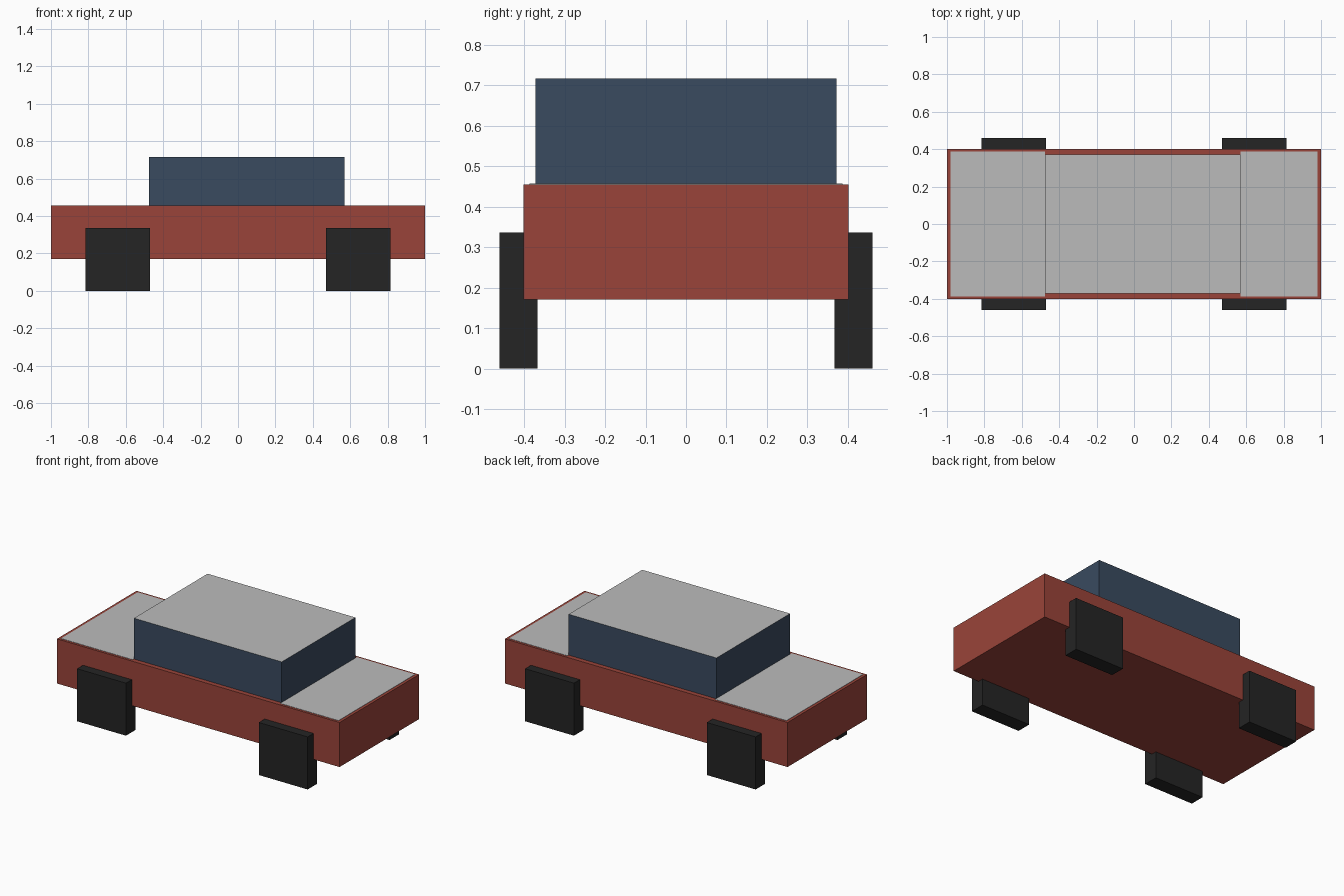
import bpy, bmesh

if "Cube" in bpy.data.objects:
    bpy.data.objects.remove(bpy.data.objects["Cube"])


def material(name, rgb):
    m = bpy.data.materials.new(name)
    m.diffuse_color = (*rgb, 1.0)
    m.use_nodes = True
    m.node_tree.nodes["Principled BSDF"].inputs["Base Color"].default_value = m.diffuse_color
    return m


red = material("red paint", (0.322, 0.0576, 0.0415))
blue = material("dark blue glass", (0.0415, 0.069, 0.115))
black = material("black rubber", (0.018, 0.018, 0.018))
grey = material("light grey", (0.5, 0.5, 0.5))


def box(name, lo, hi, mat, top_mat=None):
    """Box between two corners; the upward face may have its own colour."""
    bm = bmesh.new()
    bmesh.ops.create_cube(bm, size=1.0)
    for v in bm.verts:
        v.co = [(l + h) / 2 + c * (h - l) for c, l, h in zip(v.co, lo, hi)]
    bm.normal_update()
    mesh = bpy.data.meshes.new(name)
    mesh.materials.append(mat)
    if top_mat:
        mesh.materials.append(top_mat)
        for f in bm.faces:
            f.material_index = 1 if f.normal.z > 0.5 else 0
    bm.to_mesh(mesh)
    bm.free()
    ob = bpy.data.objects.new(name, mesh)
    bpy.context.collection.objects.link(ob)
    return ob


BODY_TOP = 0.455
CABIN_X = (-0.476, 0.57)

# Lower body and cabin with grey roof
box("body", (-1, -0.402, 0.17), (1, 0.402, BODY_TOP), red)
box("cabin", (CABIN_X[0], -0.372, BODY_TOP), (CABIN_X[1], 0.372, 0.716), blue, grey)

# Thin grey panels in front of and behind the cabin
for name, x0, x1 in (("rear_deck", -0.982, CABIN_X[0]), ("front_deck", CABIN_X[1], 0.982)):
    box(name, (x0, -0.387, BODY_TOP - 0.002), (x1, 0.387, BODY_TOP + 0.002), grey)

# Four block wheels, mirrored in x and y
for end, sx in (("left", -1), ("right", 1)):
    for side, sy in (("front", -1), ("back", 1)):
        xs = sorted((sx * 0.47, sx * 0.816))
        ys = sorted((sy * 0.367, sy * 0.461))
        box(f"wheel_{side}_{end}", (xs[0], ys[0], 0), (xs[1], ys[1], 0.336), black)
